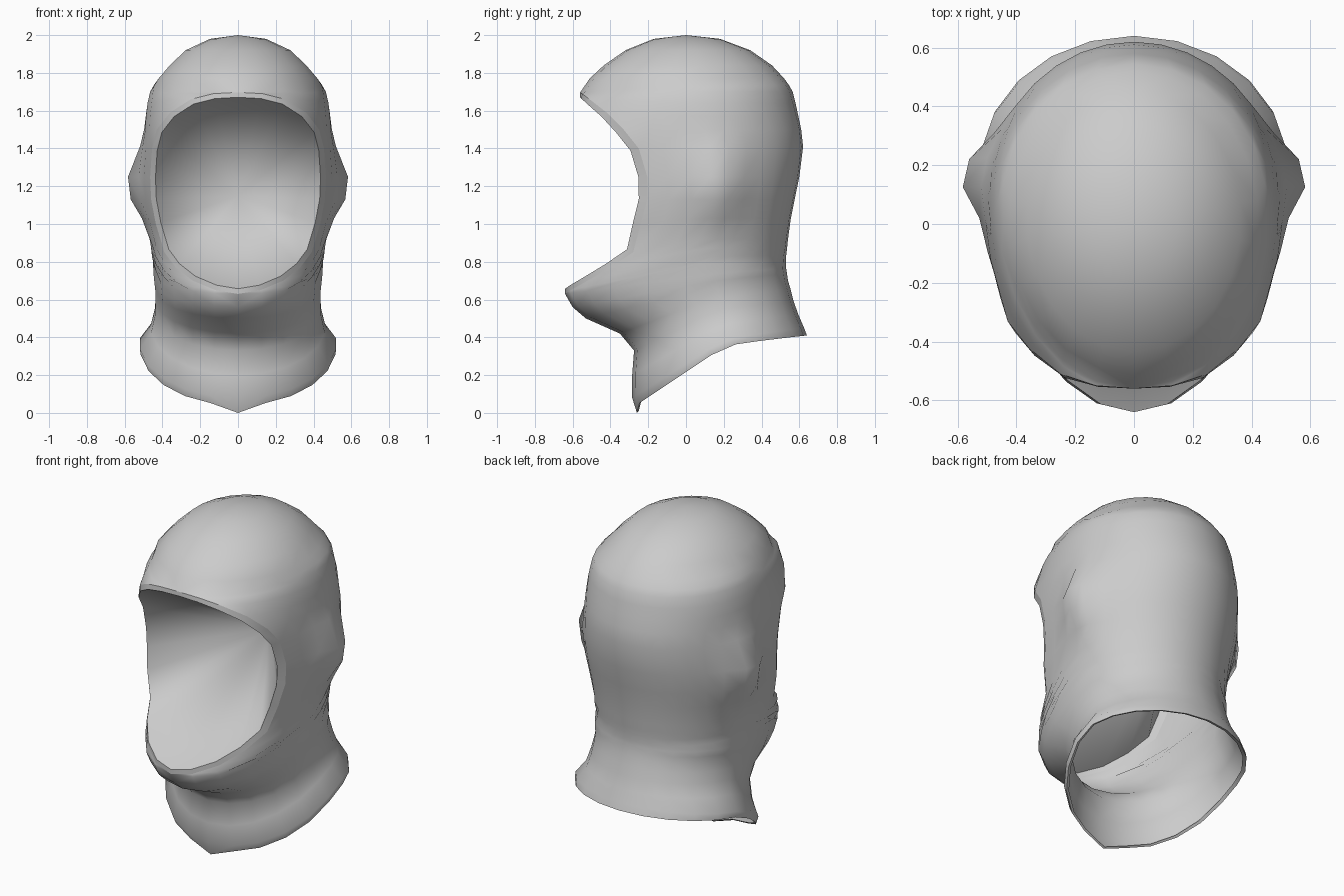
import bpy, bmesh
from math import sin, cos, asin, pi, exp

if "Cube" in bpy.data.objects:
    bpy.data.objects.remove(bpy.data.objects["Cube"])

N = 11  # columns from the front centre (or opening edge) to the back centre

# closed neck rows: front y, front z, half width, side y, side z, back y, back z
neck = [
    (-.265, .04, .52, .20, .35, .64, .41),
    (-.285, .08, .525, .19, .38, .625, .45),
    (-.285, .20, .465, .17, .46, .595, .52),
    (-.275, .33, .445, .15, .54, .57, .59),
    (-.35, .42, .44, .12, .60, .555, .65),
    (-.53, .50, .44, .10, .65, .54, .70),
    (-.60, .56, .445, .10, .69, .535, .735),
    (-.64, .63, .45, .10, .73, .53, .765),
]
# face rows: opening edge x, y, z, half width, side z, back y
face = [
    (.12, -.61, .65, .45, .79, .53),
    (.24, -.52, .70, .455, .83, .53),
    (.33, -.40, .77, .46, .87, .535),
    (.39, -.28, .85, .465, .92, .54),
    (.435, -.24, 1.0, .485, 1.03, .555),
    (.46, -.205, 1.13, .505, 1.13, .575),
    (.465, -.205, 1.25, .515, 1.25, .60),
    (.455, -.25, 1.40, .505, 1.41, .62),
    (.43, -.33, 1.50, .495, 1.50, .61),
    (.36, -.42, 1.59, .49, 1.57, .595),
    (.25, -.51, 1.66, .48, 1.64, .58),
    (.13, -.55, 1.69, .465, 1.70, .565),
    (0, -.56, 1.697, .45, 1.735, .545),
]
# crown rows: front y, z, half width, back y
crown = [
    (-.51, 1.77, .425, .52),
    (-.435, 1.84, .365, .455),
    (-.32, 1.92, .28, .34),
    (-.17, 1.98, .15, .18),
    (0, 2.0, 0.0001, 0),
]

rows = [(0,) + r for r in neck]
rows += [(xe, yf, zf, w, .07, zs, yb, zs) for xe, yf, zf, w, zs, yb in face]
rows += [(0, yf, z, w, (yf + yb) / 2, z, yb, z) for yf, z, w, yb in crown]


def row_points(xe, yf, zf, w, ys, zs, yb, zb):
    """Half of an oval band from the front edge round to the back."""
    t0 = asin(xe / w)
    pts = []
    for j in range(N + 1):
        t = t0 + (pi - t0) * j / N
        c = cos(t)
        x = 0 if j == N else w * sin(t)
        if c > 0:
            f = c / cos(t0)
            y, z = ys + (yf - ys) * f, zs + (zf - zs) * f
        else:
            y, z = ys + (yb - ys) * -c, zs + (zb - zs) * (-c) ** .8
        # ear bulge
        if x > .3:
            x += .09 * exp(-((y - .17) / .11) ** 2 - ((z - 1.2) / .17) ** 2)
        pts.append((x, y, z))
    return pts


# hood half
bm = bmesh.new()
pts = [row_points(*r) for r in rows]
pts[0][0] = (0, -.26, 0)  # tip of the front hem
grid = [[bm.verts.new(p) for p in row] for row in pts]
for a, b in zip(grid, grid[1:]):
    for j in range(N):
        bm.faces.new((a[j], a[j + 1], b[j + 1], b[j]))

# hem: narrow lip turned inward under the neck
hem = [bm.verts.new((v.co.x * .965, v.co.y * .965, v.co.z + .008)) for v in grid[0]]
for j in range(N):
    bm.faces.new((hem[j], hem[j + 1], grid[0][j + 1], grid[0][j]))

# face opening: narrow sharp rim, then a deep hollow running back to one point
edge = [grid[i][0] for i in range(len(neck) - 1, len(neck) + len(face))]
rim = []
for v in edge:
    x, y, z = v.co
    rim.append(bm.verts.new((x * .94, y - .045 * (x / .46) ** 2, 1.17 + (z - 1.17) * .95)))
apex = bm.verts.new((0, .30, 1.15))
for k in range(len(edge) - 1):
    bm.faces.new((edge[k], edge[k + 1], rim[k + 1], rim[k]))
    bm.faces.new((rim[k], rim[k + 1], apex))
    for loop in (edge, rim):
        bm.edges.get((loop[k], loop[k + 1])).smooth = False
bmesh.ops.remove_doubles(bm, verts=bm.verts, dist=.001)
mesh = bpy.data.meshes.new("hood")
bm.to_mesh(mesh)
bm.free()
hood = bpy.data.objects.new("hood", mesh)
bpy.context.collection.objects.link(hood)

# mirror the half
m = hood.modifiers.new("mirror", 'MIRROR')
m.merge_threshold = .002
bpy.context.view_layer.objects.active = hood
hood.select_set(True)
bpy.ops.object.convert(target='MESH')
bpy.ops.object.shade_smooth_by_angle(angle=1.0)
